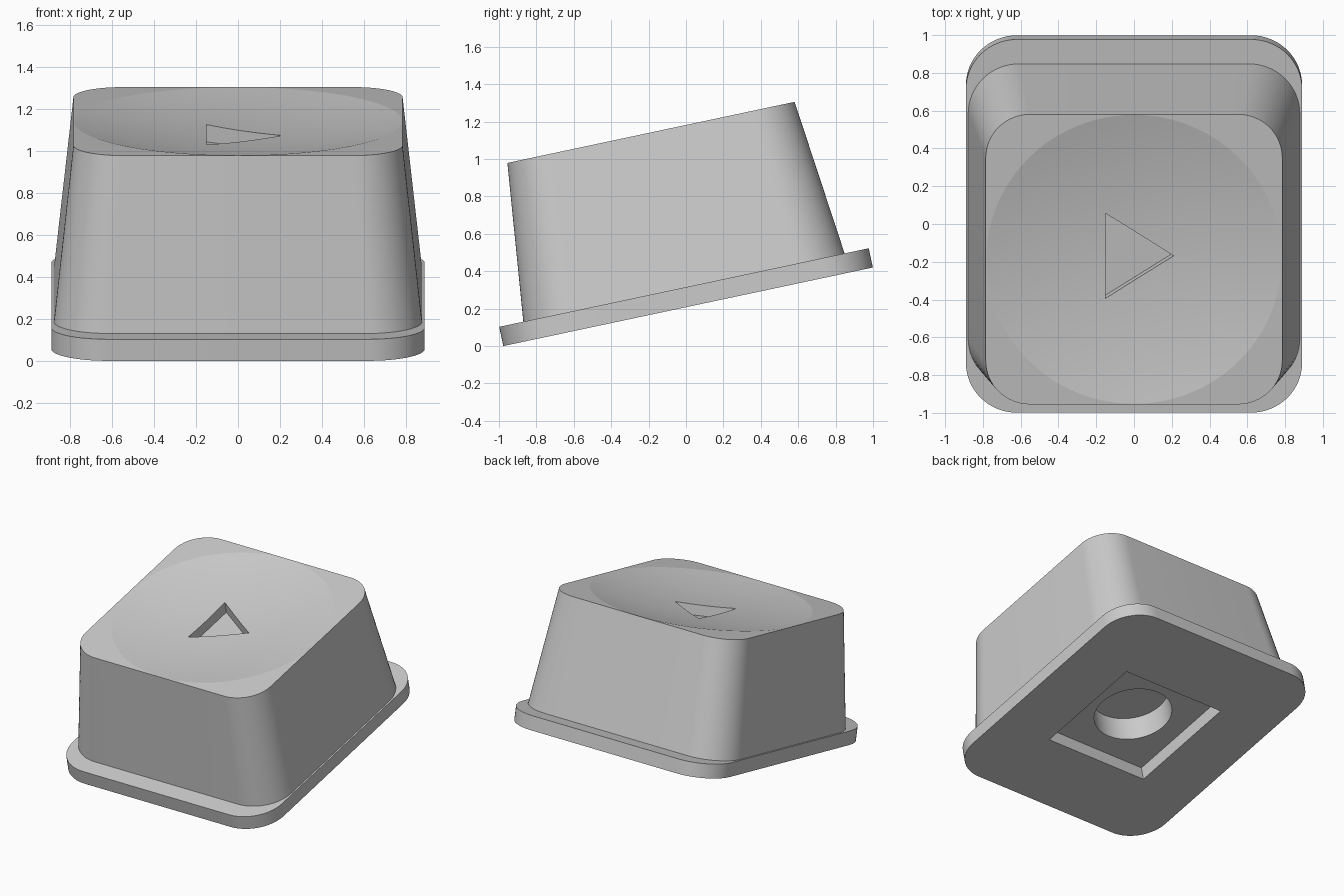
import bpy
import bmesh
from math import cos, sin, pi, radians
from mathutils import Matrix

old = bpy.data.objects.get("Cube")
if old:
    bpy.data.objects.remove(old, do_unlink=True)

TILT = radians(12)
PLATE_T = 0.105      # plate thickness
TOP = 0.953          # height of the cap rim above the plate's underside

grey = bpy.data.materials.new("grey plastic")
grey.use_nodes = True
grey.diffuse_color = (0.6, 0.6, 0.6, 1)
grey.node_tree.nodes["Principled BSDF"].inputs["Base Color"].default_value = grey.diffuse_color


def rounded_rect(hx, hy, r, steps=16):
    """Outline of a rectangle with round corners, counter-clockwise."""
    pts = []
    for i, (sx, sy) in enumerate([(1, 1), (-1, 1), (-1, -1), (1, -1)]):
        for k in range(steps + 1):
            a = (i + k / steps) * pi / 2
            pts.append((sx * (hx - r) + r * cos(a), sy * (hy - r) + r * sin(a)))
    return pts


def circle(r, steps=96):
    return [(r * cos(2 * pi * k / steps), r * sin(2 * pi * k / steps)) for k in range(steps)]


def loft(name, sections):
    """Solid through a stack of (outline, height) sections with flat ends."""
    bm = bmesh.new()
    rings = [[bm.verts.new((x, y, z)) for x, y in outline] for outline, z in sections]
    n = len(rings[0])
    for low, high in zip(rings, rings[1:]):
        for i in range(n):
            j = (i + 1) % n
            bm.faces.new((low[i], low[j], high[j], high[i]))
    bm.faces.new(rings[0][::-1])
    bm.faces.new(rings[-1])
    mesh = bpy.data.meshes.new(name)
    bm.to_mesh(mesh)
    bm.free()
    mesh.materials.append(grey)
    obj = bpy.data.objects.new(name, mesh)
    bpy.context.scene.collection.objects.link(obj)
    return obj


def cut(obj, cutter):
    """Subtract the cutter from the object, then discard it."""
    mod = obj.modifiers.new("cut", 'BOOLEAN')
    mod.operation = 'DIFFERENCE'
    mod.solver = 'EXACT'
    mod.object = cutter
    bpy.context.view_layer.update()
    graph = bpy.context.evaluated_depsgraph_get()
    mesh = bpy.data.meshes.new_from_object(obj.evaluated_get(graph))
    obj.modifiers.clear()
    obj.data = mesh
    bpy.data.objects.remove(cutter, do_unlink=True)


# Base plate with a square opening underneath
plate = loft("base_plate", [(rounded_rect(0.89, 1.01, 0.27), 0),
                            (rounded_rect(0.89, 1.01, 0.27), PLATE_T)])
square = [(0.435, 0.435), (-0.435, 0.435), (-0.435, -0.435), (0.435, -0.435)]
cut(plate, loft("square_cutter", [(square, -0.1), (square, 0.3)]))

# Tapered button cap
cap = loft("button_cap", [(rounded_rect(0.878, 0.878, 0.27), PLATE_T),
                          (rounded_rect(0.785, 0.785, 0.235), TOP)])

# Shallow spherical dish in the top
DISH_R, DISH_D = 0.782, 0.075
rings = [(circle(DISH_R * t), TOP - DISH_D * (1 - t * t))
         for t in [0.02] + [k / 12 for k in range(1, 13)]]
rings.append((circle(DISH_R * 1.0005), TOP + 0.1))
cut(cap, loft("dish_cutter", rings))

# Sunken triangle in the dish
triangle = [(-0.15, -0.225), (0.21, 0.004), (-0.15, 0.234)]
cut(cap, loft("triangle_cutter", [(triangle, TOP - 0.15), (triangle, TOP + 0.1)]))

# Round socket in the underside
cut(cap, loft("socket_cutter", [(circle(0.278), 0), (circle(0.278), PLATE_T + 0.19)]))

# Tilt both parts and smooth the rounded surfaces
place = Matrix.Translation((0, 0.011, 1.01 * sin(TILT))) @ Matrix.Rotation(TILT, 4, 'X')
bpy.ops.object.select_all(action='DESELECT')
for part in (plate, cap):
    part.data.transform(place)
    part.select_set(True)
bpy.context.view_layer.objects.active = cap
bpy.ops.object.shade_smooth_by_angle(angle=radians(9))
